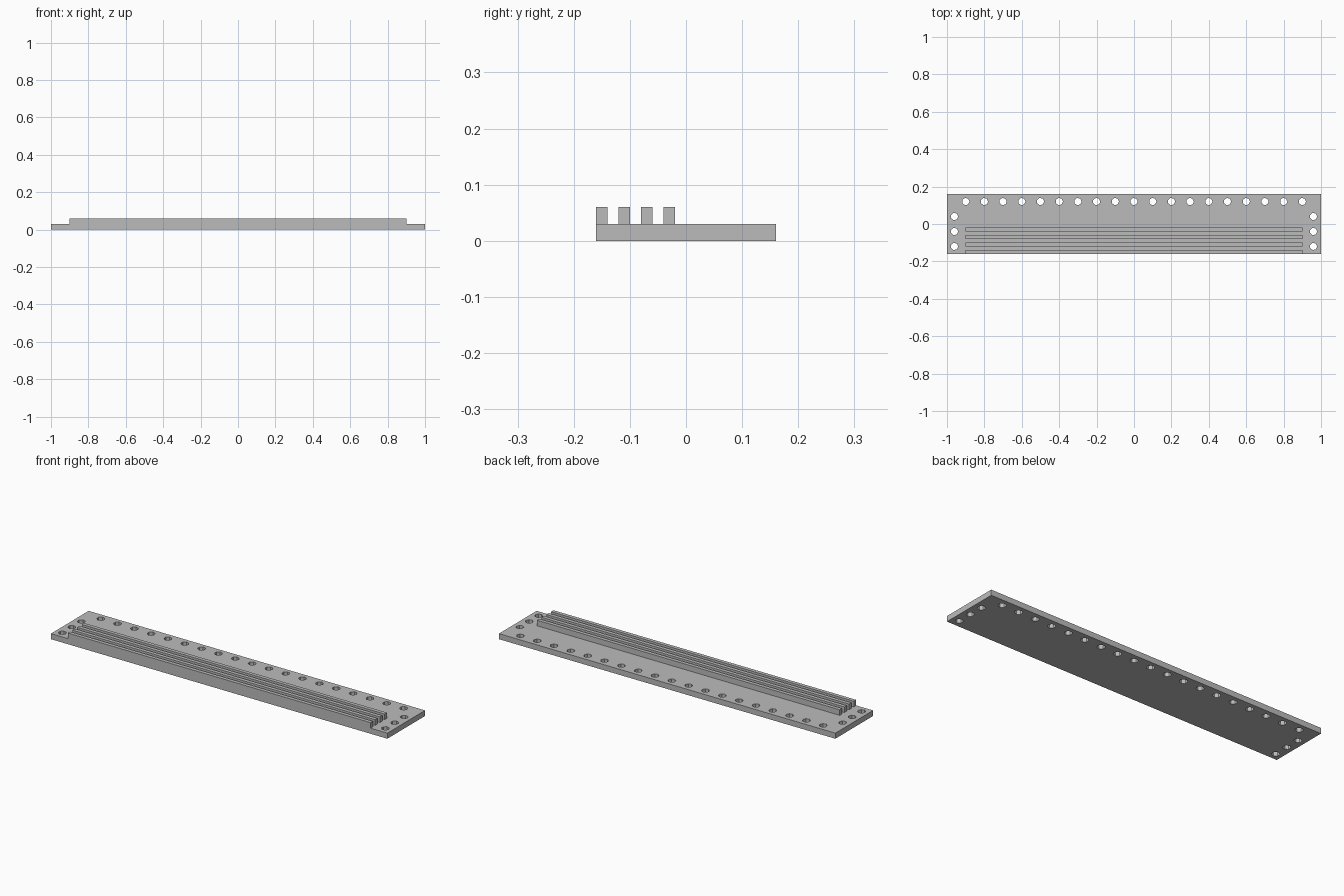
import bpy
import bmesh
from math import cos, sin, tau

LENGTH, WIDTH, THICK = 2.0, 0.32, 0.03
RIB_LENGTH, RIB_WIDTH, RIB_HEIGHT, RIB_PITCH = 1.8, 0.02, 0.03, 0.04
HOLE_RADIUS, HOLE_SIDES = 0.02, 7

cube = bpy.data.objects.get("Cube")
if cube:
    bpy.data.objects.remove(cube, do_unlink=True)

grey = bpy.data.materials.new("plain_grey")
grey.use_nodes = True
colour = (0.5, 0.5, 0.5, 1.0)
grey.diffuse_color = colour
grey.node_tree.nodes["Principled BSDF"].inputs["Base Color"].default_value = colour


def add_object(name, bm):
    """Turn a bmesh into a flat-shaded grey object."""
    bmesh.ops.recalc_face_normals(bm, faces=bm.faces)
    mesh = bpy.data.meshes.new(name)
    bm.to_mesh(mesh)
    bm.free()
    mesh.materials.append(grey)
    obj = bpy.data.objects.new(name, mesh)
    bpy.context.collection.objects.link(obj)
    return obj


def add_loop(bm, points):
    """Closed loop of edges on the ground plane."""
    verts = [bm.verts.new((x, y, 0)) for x, y in points]
    return [bm.edges.new((v, verts[i - 1])) for i, v in enumerate(verts)]


def hole_points(cx, cy):
    angles = [tau * i / HOLE_SIDES for i in range(HOLE_SIDES)]
    return [(cx + HOLE_RADIUS * cos(a), cy + HOLE_RADIUS * sin(a)) for a in angles]


# Base plate with a row of holes along the back and three at each end
hx, hy = LENGTH / 2, WIDTH / 2
holes = [(i * 0.1, 0.12) for i in range(-9, 10)]
holes += [(side * 0.96, y) for side in (-1, 1) for y in (0.04, -0.04, -0.12)]

bm = bmesh.new()
edges = add_loop(bm, [(-hx, -hy), (hx, -hy), (hx, hy), (-hx, hy)])
for centre in holes:
    edges += add_loop(bm, hole_points(*centre))
bmesh.ops.triangle_fill(bm, edges=edges, use_beauty=True, normal=(0, 0, 1))
top = bmesh.ops.extrude_face_region(bm, geom=bm.faces[:], use_keep_orig=True)
top_verts = [g for g in top["geom"] if isinstance(g, bmesh.types.BMVert)]
bmesh.ops.translate(bm, verts=top_verts, vec=(0, 0, THICK))
add_object("base_plate", bm)

# Four long ribs, the first flush with the front edge
for i in range(4):
    bm = bmesh.new()
    bmesh.ops.create_cube(bm, size=1)
    bmesh.ops.scale(bm, verts=bm.verts, vec=(RIB_LENGTH, RIB_WIDTH, RIB_HEIGHT))
    rib = add_object(f"rib_{i + 1}", bm)
    rib.location = (0, -hy + RIB_WIDTH / 2 + i * RIB_PITCH, THICK + RIB_HEIGHT / 2)
